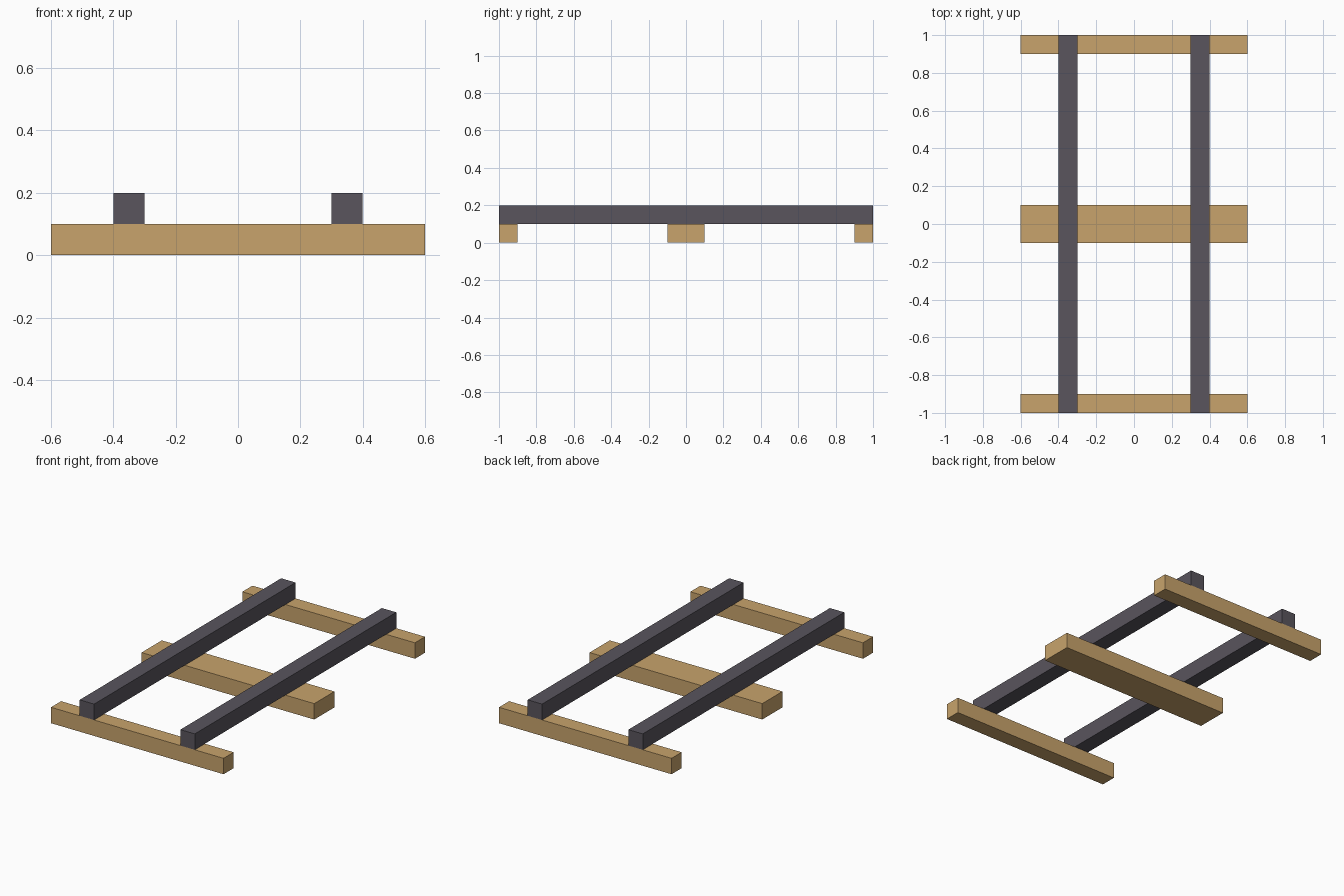
import bpy

if "Cube" in bpy.data.objects:
    bpy.data.objects.remove(bpy.data.objects["Cube"])


def material(name, color):
    mat = bpy.data.materials.new(name)
    mat.diffuse_color = color
    mat.use_nodes = True
    mat.node_tree.nodes["Principled BSDF"].inputs["Base Color"].default_value = mat.diffuse_color
    return mat


def beam(name, center, size, mat):
    bpy.ops.mesh.primitive_cube_add(size=1, location=center)
    obj = bpy.context.object
    obj.name = name
    obj.scale = size
    bpy.ops.object.transform_apply(location=False, rotation=False, scale=True)
    obj.data.materials.append(mat)
    return obj


wood = material("wood", (0.58, 0.37, 0.15, 1))
metal = material("dark_metal", (0.10, 0.09, 0.11, 1))

# Wooden sleepers: half-width at both ends, full width in the middle
for name, y, depth in (("front_sleeper", -0.95, 0.1),
                       ("middle_sleeper", 0, 0.2),
                       ("back_sleeper", 0.95, 0.1)):
    beam(name, (0, y, 0.05), (1.2, depth, 0.1), wood)

# Rails resting on the sleepers
for name, x in (("left_rail", -0.35), ("right_rail", 0.35)):
    beam(name, (x, 0, 0.15), (0.1, 2, 0.1), metal)
